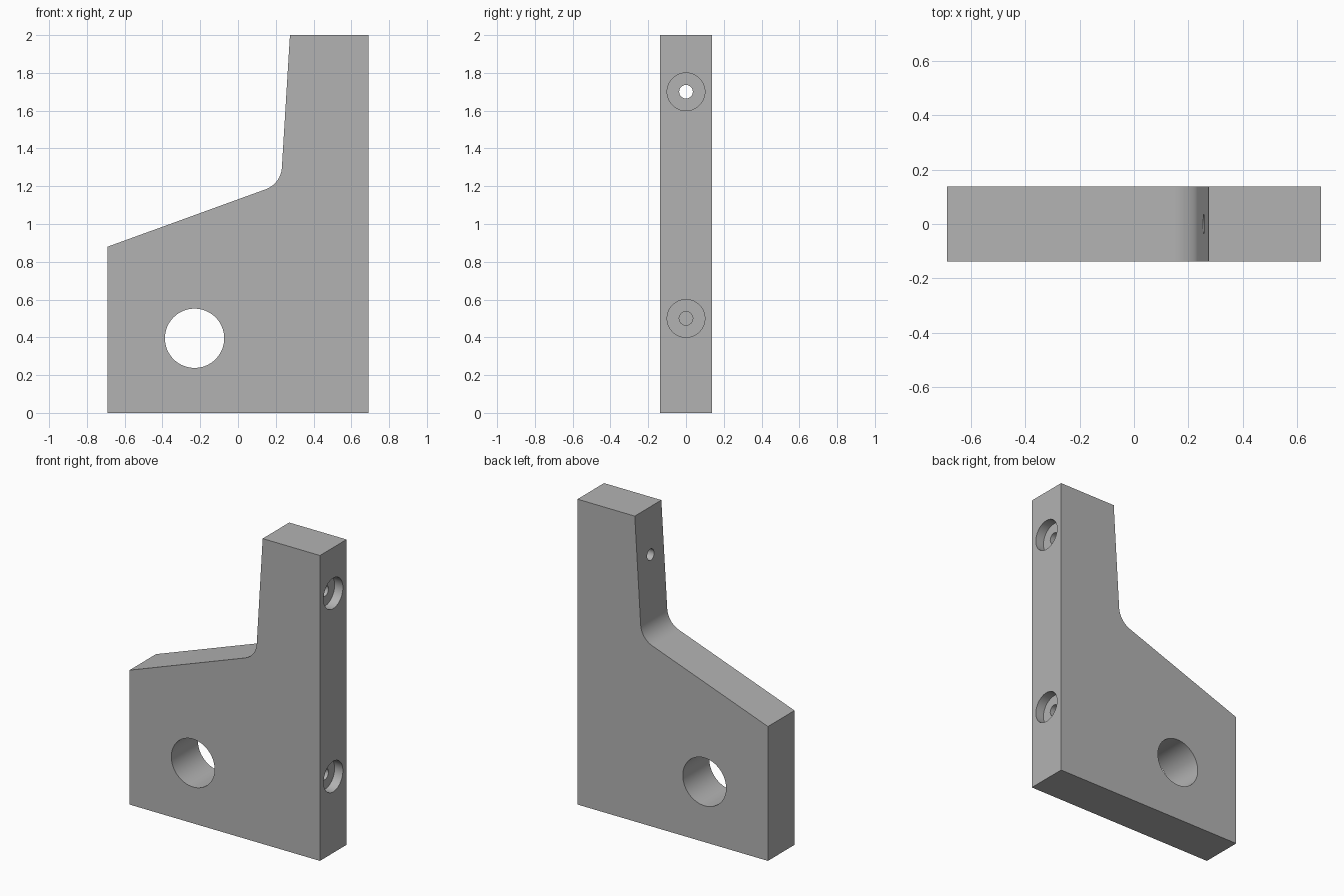
import bpy, bmesh, math
from mathutils import Vector

cube = bpy.data.objects.get("Cube")
if cube:
    bpy.data.objects.remove(cube, do_unlink=True)

HALF_W, HALF_T, SEGMENTS = 0.69, 0.1375, 64

grey = bpy.data.materials.new("neutral_grey")
grey.use_nodes = True
colour = (0.45, 0.45, 0.45, 1)
grey.diffuse_color = colour
grey.node_tree.nodes["Principled BSDF"].inputs["Base Color"].default_value = colour

bm = bmesh.new()


def fillet(before, corner, after, radius, steps=16):
    """Arc points rounding a profile corner."""
    before, corner, after = Vector(before), Vector(corner), Vector(after)
    u, v = (before - corner).normalized(), (after - corner).normalized()
    half = math.acos(u.dot(v)) / 2
    centre = corner + (u + v).normalized() * radius / math.sin(half)
    a = corner + u * radius / math.tan(half) - centre
    b = corner + v * radius / math.tan(half) - centre
    return [centre + a.lerp(b, i / steps).normalized() * radius for i in range(steps + 1)]


def ring(radius, place):
    """Circle of vertices, placed by a function of the two circle coordinates."""
    angles = [2 * math.pi * i / SEGMENTS for i in range(SEGMENTS)]
    return [bm.verts.new(place(radius * math.cos(t), radius * math.sin(t))) for t in angles]


def strip(a, b):
    """Band of quads between two closed rings."""
    for i in range(len(a)):
        bm.faces.new((a[i - 1], b[i - 1], b[i], a[i]))


def fill(*loops):
    """Flat face with an outer loop and holes."""
    edges = []
    for loop in loops:
        for i in range(len(loop)):
            pair = (loop[i - 1], loop[i])
            edges.append(bm.edges.get(pair) or bm.edges.new(pair))
    bmesh.ops.triangle_fill(bm, use_beauty=True, edges=edges)


# Front profile of the plate, with a rounded inner corner
low, inner, top = (-HALF_W, 0.88), (0.227, 1.213), (0.275, 2)
profile = [(-HALF_W, 0), (HALF_W, 0), (HALF_W, 2), top]
profile += [tuple(p) for p in fillet(top, inner, low, 0.13)] + [low]
front = [bm.verts.new((x, -HALF_T, z)) for x, z in profile]
back = [bm.verts.new((x, HALF_T, z)) for x, z in profile]

# Large through hole and the two broad faces around it
hole_front, hole_back = [ring(0.157, lambda u, v: (-0.23 + u, y, 0.395 + v))
                         for y in (-HALF_T, HALF_T)]
strip(hole_front, hole_back)
fill(front, hole_front)
fill(back, hole_back)


def slant_x(z):
    """Position of the slanted edge of the upright at a height."""
    return top[0] + (inner[0] - top[0]) * (top[1] - z) / (top[1] - inner[1])


# Counterbored screw holes: the lower one is blind, the upper one runs through
mouths = []
for z, through in ((0.5, False), (1.7, True)):
    floor_x = HALF_W - 0.06
    mouth = ring(0.1, lambda u, v: (HALF_W, u, z + v))
    floor = ring(0.1, lambda u, v: (floor_x, u, z + v))
    start = ring(0.036, lambda u, v: (floor_x, u, z + v))
    end = ring(0.036, lambda u, v: (slant_x(z + v) if through else 0.25, u, z + v))
    for a, b in ((mouth, floor), (floor, start), (start, end)):
        strip(a, b)
    mouths.append(mouth)
    if through:
        exit_ring = end
    else:
        bm.faces.new(end)

# Edge walls: the right side and the slanted edge are pierced, the rest are plain
for i in range(len(profile)):
    wall = (front[i - 1], back[i - 1], back[i], front[i])
    if i == 2:
        fill(wall, *mouths)
    elif i == 4:
        fill(wall, exit_ring)
    else:
        bm.faces.new(wall)

# Smooth bores and fillet, sharp edges elsewhere
bmesh.ops.recalc_face_normals(bm, faces=bm.faces[:])
bm.normal_update()
for face in bm.faces:
    face.smooth = True
for edge in bm.edges:
    edge.smooth = edge.calc_face_angle(math.pi) < math.radians(15)

mesh = bpy.data.meshes.new("bracket_plate")
bm.to_mesh(mesh)
bm.free()
mesh.materials.append(grey)
plate = bpy.data.objects.new("bracket_plate", mesh)
bpy.context.scene.collection.objects.link(plate)
